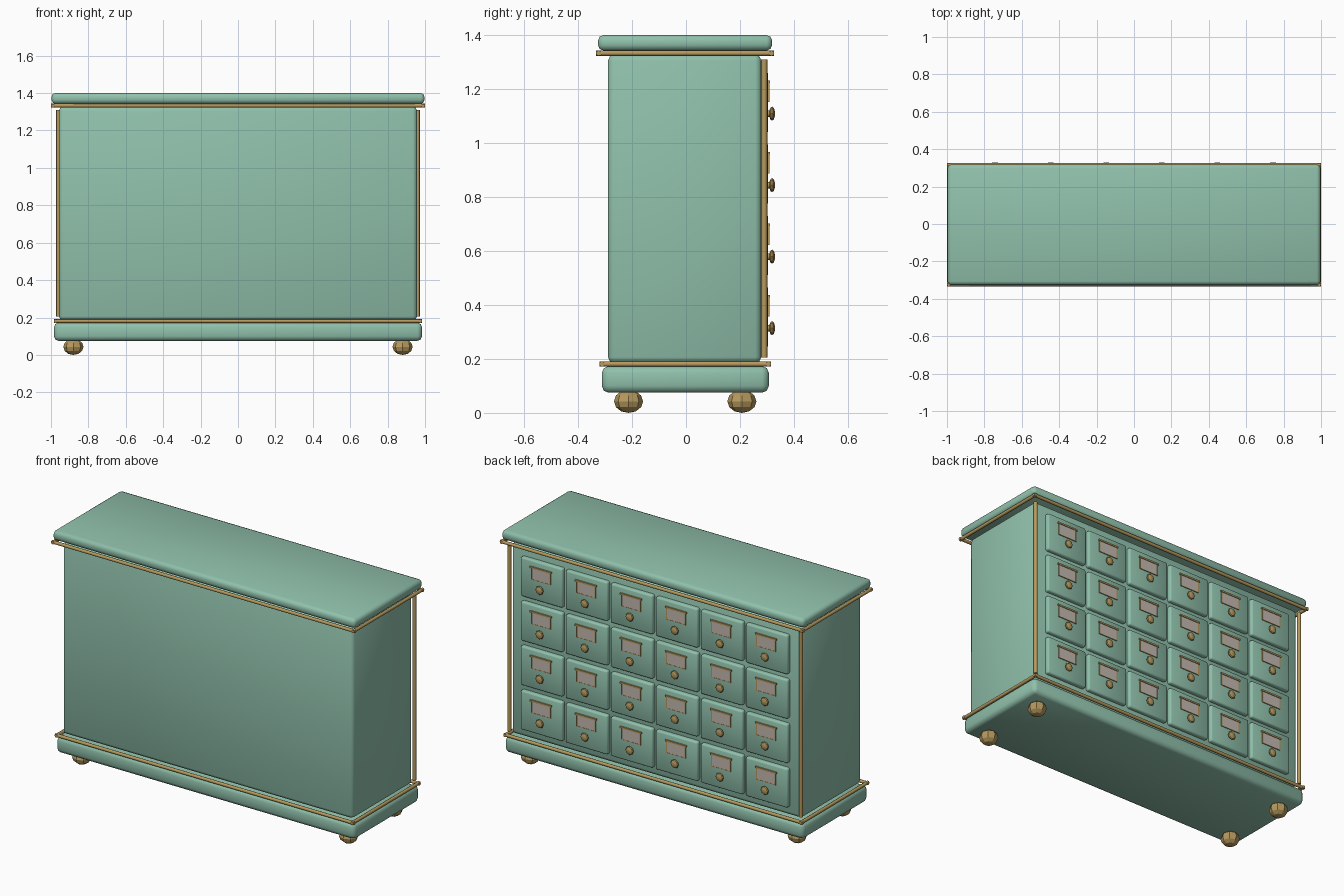
import bpy, bmesh, math
from mathutils import Matrix, Vector

if "Cube" in bpy.data.objects:
    bpy.data.objects.remove(bpy.data.objects["Cube"])


def material(name, rgb):
    m = bpy.data.materials.new(name)
    m.diffuse_color = (*rgb, 1)
    m.use_nodes = True
    m.node_tree.nodes["Principled BSDF"].inputs["Base Color"].default_value = m.diffuse_color
    return m


GREEN = material("sage_green_paint", (0.28, 0.53, 0.41))
BRASS = material("aged_brass", (0.47, 0.32, 0.11))
PAPER = material("label_grey", (0.56, 0.49, 0.44))
CY = -0.003  # depth centre of the cabinet


def finish(name, bm, mat, angle=40):
    me = bpy.data.meshes.new(name)
    bm.to_mesh(me)
    bm.free()
    me.materials.append(mat)
    ob = bpy.data.objects.new(name, me)
    bpy.context.collection.objects.link(ob)
    bpy.ops.object.select_all(action='DESELECT')
    ob.select_set(True)
    bpy.context.view_layer.objects.active = ob
    bpy.ops.object.shade_smooth_by_angle(angle=math.radians(angle))
    return ob


def box(name, lo, hi, mat, bevel=0.0, segments=2):
    lo, hi = Vector(lo), Vector(hi)
    bm = bmesh.new()
    bmesh.ops.create_cube(bm, size=1, matrix=Matrix.Translation((lo + hi) / 2)
                          @ Matrix.Diagonal((*(hi - lo), 1)))
    if bevel:
        bmesh.ops.bevel(bm, geom=bm.edges[:], offset=bevel, segments=segments,
                        profile=0.5, affect='EDGES')
    return finish(name, bm, mat, 50)


def rod(name, a, b, r, mat=BRASS, sides=8):
    a, b = Vector(a), Vector(b)
    d = b - a
    bm = bmesh.new()
    rot = d.to_track_quat('Z', 'Y').to_matrix().to_4x4()
    bmesh.ops.create_cone(bm, cap_ends=True, segments=sides, radius1=r, radius2=r,
                          depth=d.length, matrix=Matrix.Translation((a + b) / 2) @ rot)
    return finish(name, bm, mat, 50)


def ball(name, centre, radii, turn=0):
    bm = bmesh.new()
    bmesh.ops.create_uvsphere(bm, u_segments=8, v_segments=6, radius=1,
                              matrix=Matrix.Translation(centre) @ Matrix.Diagonal((*radii, 1))
                              @ Matrix.Rotation(turn, 4, 'X'))
    return finish(name, bm, BRASS, 20)


def rod_frame(name, hx, hy, z, r):
    for s in (-1, 1):
        rod(name + "_long", (-hx - r, CY + s * hy, z), (hx + r, CY + s * hy, z), r)
        rod(name + "_short", (s * hx, CY - hy - r, z), (s * hx, CY + hy + r, z), r)


# carcass, plinth and top
box("cabinet_body", (-0.957, -0.289, 0.185), (0.957, 0.279, 1.327), GREEN, 0.022)
box("plinth", (-0.984, -0.312, 0.075), (0.984, 0.307, 0.173), GREEN, 0.025)
box("top_slab", (-0.997, -0.326, 1.343), (0.997, 0.319, 1.4), GREEN, 0.02)

# brass trim rods
rod_frame("upper_trim", 0.99, 0.32, 1.333, 0.01)
rod_frame("lower_trim", 0.975, 0.308, 0.181, 0.01)
for s in (-1, 1):
    rod("corner_trim", (s * 0.961, 0.29, 0.205), (s * 0.961, 0.29, 1.31), 0.0115)

# ball feet
for x in (-0.88, 0.88):
    for y in (-0.213, 0.207):
        ball("foot", (x, y, 0.043), (0.054, 0.054, 0.043))

# drawers with label holder and knob
for row in range(4):
    for col in range(6):
        x = (col - 2.5) * 0.297
        z = 0.355 + row * 0.265
        box("drawer_front", (x - 0.138, 0.26, z - 0.117), (x + 0.138, 0.304, z + 0.117),
            GREEN, 0.01)
        lz = z + 0.04
        box("label_card", (x - 0.06, 0.300, lz - 0.034), (x + 0.06, 0.308, lz + 0.034), PAPER)
        box("label_top_bar", (x - 0.07, 0.300, lz + 0.032), (x + 0.07, 0.312, lz + 0.042), BRASS)
        box("label_bottom_bar", (x - 0.062, 0.300, lz - 0.037), (x + 0.062, 0.309, lz - 0.033), BRASS)
        for s in (-1, 1):
            box("label_side_bar", (x + s * 0.062 - 0.003, 0.300, lz - 0.037),
                (x + s * 0.062 + 0.003, 0.309, lz + 0.034), BRASS)
        rod("knob_stem", (x, 0.298, z - 0.041), (x, 0.322, z - 0.041), 0.012)
        ball("knob", (x, 0.319, z - 0.041), (0.026, 0.011, 0.026), math.pi / 2)
